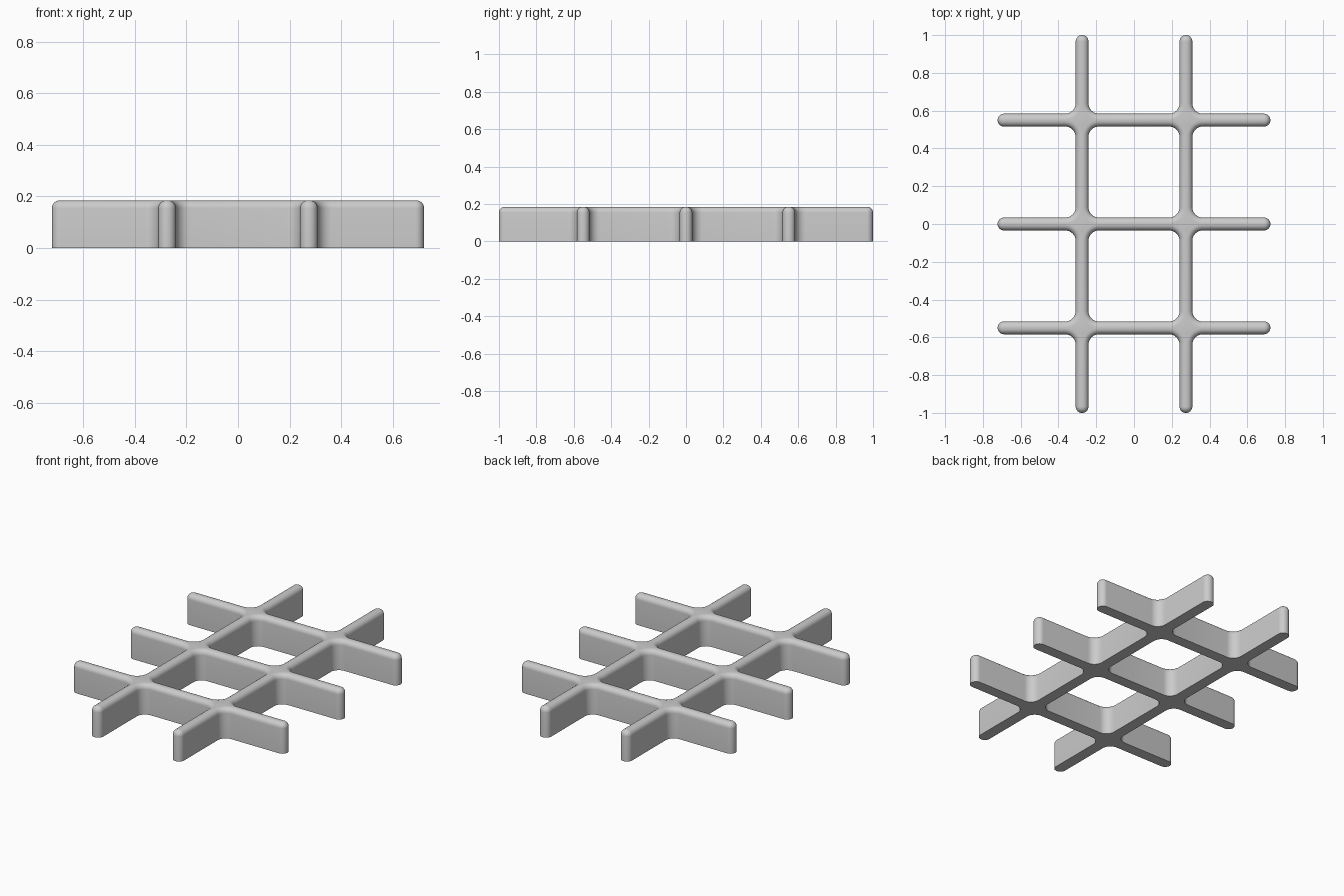
import bpy, bmesh, math
from mathutils import Vector

if "Cube" in bpy.data.objects:
    bpy.data.objects.remove(bpy.data.objects["Cube"])

HALF = 0.034             # half thickness of a bar
TIP = 0.0335             # plan radius of the bar ends
FILLET = 0.055           # plan radius where bars cross
EDGE = 0.031             # rounding along the top edges
HEIGHT = 0.185
BAR_X, BAR_Y = 0.275, 0.55
END_X, END_Y = 0.722, 1.0
ARC = 8


def rounded_loop(corners, d):
    """Offset an axis-aligned outline inward by d and round its corners."""
    pts = []
    for i, c in enumerate(corners):
        a = (c - corners[i - 1]).normalized()
        b = (corners[(i + 1) % len(corners)] - c).normalized()
        convex = a.x * b.y - a.y * b.x > 0
        r = TIP - d if convex else FILLET + d
        p = c + d * (Vector((-a.y, a.x)) + Vector((-b.y, b.x)))
        centre = p + r * (b - a)
        for k in range(ARC + 1):
            t = math.pi / 2 * k / ARC
            pts.append(centre + r * (a * math.sin(t) - b * math.cos(t)))
    return pts


# Outer outline: bar ends on the front and right, then turned half round
half = []
for x in (-BAR_X, BAR_X):
    half += [(x - HALF, -BAR_Y - HALF), (x - HALF, -END_Y),
             (x + HALF, -END_Y), (x + HALF, -BAR_Y - HALF)]
side = []
for y in (-BAR_Y, 0, BAR_Y):
    side += [(BAR_X + HALF, y - HALF), (END_X, y - HALF),
             (END_X, y + HALF), (BAR_X + HALF, y + HALF)]
half = [Vector(p) for p in half + side[1:-1]]
outlines = [half + [-p for p in half]]

# Two enclosed openings, clockwise
hx = BAR_X - HALF
for y0, y1 in ((-BAR_Y + HALF, -HALF), (HALF, BAR_Y - HALF)):
    outlines.append([Vector(p) for p in ((-hx, y0), (-hx, y1), (hx, y1), (hx, y0))])

# Height and inset of each ring: straight wall, then rounded top edge
rings = [(0.0, 0.0)]
for k in range(7):
    t = math.pi / 2 * k / 6
    rings.append((HEIGHT - EDGE + EDGE * math.sin(t), EDGE * (1 - math.cos(t))))

bm = bmesh.new()
bottom_edges, top_edges = [], []
for corners in outlines:
    levels = [[bm.verts.new((p.x, p.y, z)) for p in rounded_loop(corners, d)]
              for z, d in rings]
    n = len(levels[0])
    for lo, hi in zip(levels, levels[1:]):
        for i in range(n):
            j = (i + 1) % n
            bm.faces.new((lo[i], lo[j], hi[j], hi[i]))
    for i in range(n):
        j = (i + 1) % n
        bottom_edges.append(bm.edges.get((levels[0][i], levels[0][j])))
        top_edges.append(bm.edges.get((levels[-1][i], levels[-1][j])))

# Flat underside and narrow flat crest
for edges, up in ((bottom_edges, -1), (top_edges, 1)):
    bmesh.ops.triangle_fill(bm, edges=edges, use_beauty=True, normal=(0, 0, up))
bmesh.ops.recalc_face_normals(bm, faces=bm.faces)

mesh = bpy.data.meshes.new("lattice_grid")
bm.to_mesh(mesh)
bm.free()
grid = bpy.data.objects.new("lattice_grid", mesh)
bpy.context.collection.objects.link(grid)

grey = bpy.data.materials.new("plain_grey")
grey.diffuse_color = (0.6, 0.6, 0.6, 1)
grey.use_nodes = True
grey.node_tree.nodes["Principled BSDF"].inputs["Base Color"].default_value = grey.diffuse_color
mesh.materials.append(grey)

bpy.context.view_layer.objects.active = grid
grid.select_set(True)
bpy.ops.object.shade_smooth_by_angle(angle=math.radians(35))
